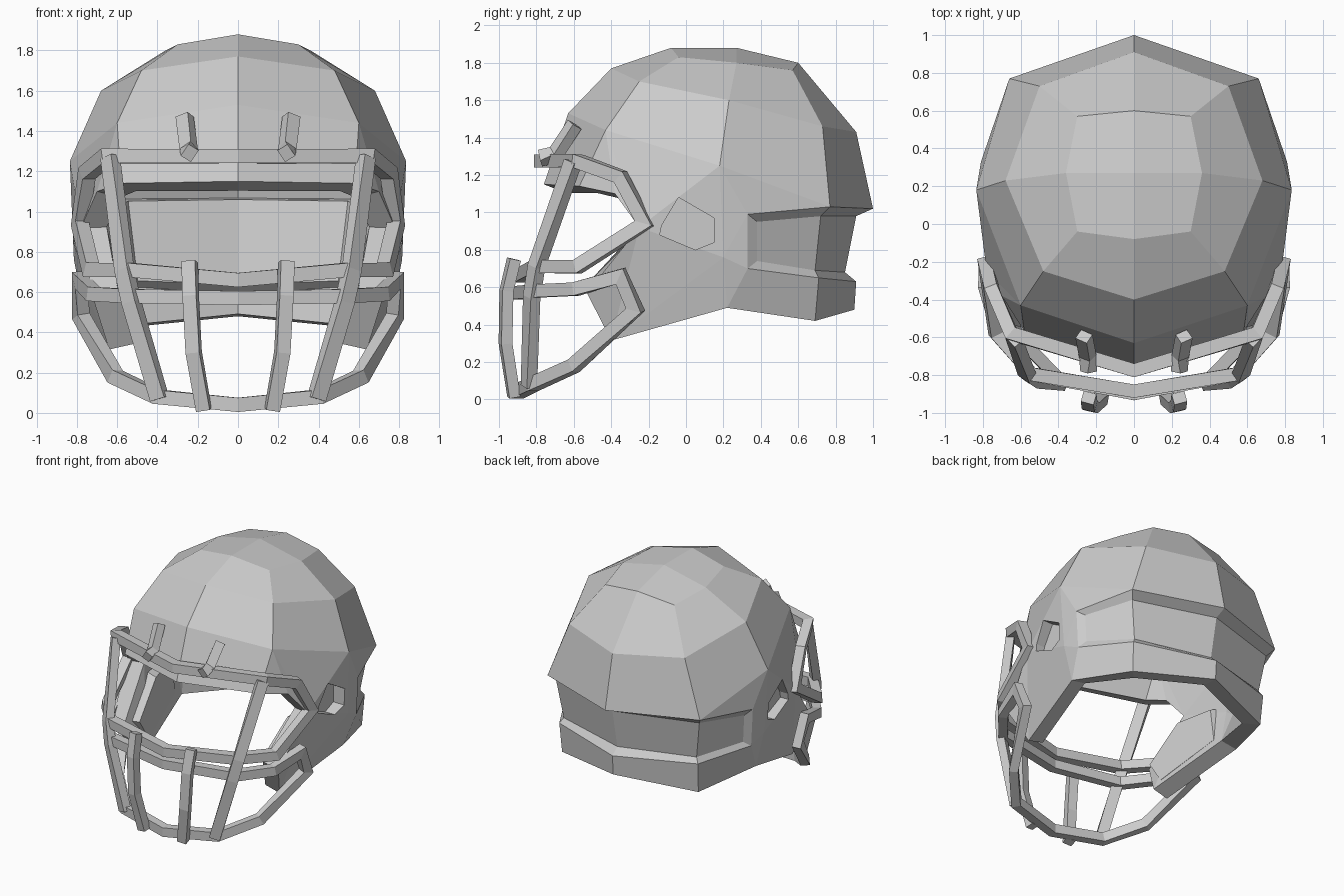
import bpy
import bmesh
from mathutils import Vector

default_cube = bpy.data.objects.get("Cube")
if default_cube:
    bpy.data.objects.remove(default_cube, do_unlink=True)

grey = bpy.data.materials.new("plain grey")
grey.use_nodes = True
grey.diffuse_color = (0.6, 0.6, 0.6, 1)
grey.node_tree.nodes["Principled BSDF"].inputs["Base Color"].default_value = grey.diffuse_color


def make_object(name, mesh_builder):
    """Turn a bmesh into a linked, flat shaded grey object."""
    bmesh.ops.recalc_face_normals(mesh_builder, faces=mesh_builder.faces)
    mesh = bpy.data.meshes.new(name)
    mesh_builder.to_mesh(mesh)
    mesh_builder.free()
    mesh.materials.append(grey)
    obj = bpy.data.objects.new(name, mesh)
    bpy.context.collection.objects.link(obj)
    return obj


def mirrored(point):
    return (-point[0], point[1], point[2])


def mirrored_loop(half):
    """Complete a half path whose two ends lie on the centre plane."""
    return half + [mirrored(p) for p in reversed(half[1:-1])]


def add_prism(bm, first_end, second_end):
    """Close the space between two matching outlines."""
    ends = [[bm.verts.new(p) for p in outline] for outline in (first_end, second_end)]
    for end in ends:
        bm.faces.new(end)
    for i in range(len(first_end)):
        bm.faces.new((ends[0][i - 1], ends[0][i], ends[1][i], ends[1][i - 1]))


def bar(name, path, closed=False, width=0.07, depth=0.06):
    """Sweep a mitred rectangle along a path, facing away from the head's upright axis."""
    points = [Vector(p) for p in path]
    count = len(points)
    bm = bmesh.new()
    sections = []
    for i, point in enumerate(points):
        before = point - points[i - 1] if closed or i > 0 else None
        after = points[(i + 1) % count] - point if closed or i < count - 1 else None
        before = (before or after).normalized()
        after = (after or before).normalized()
        tangent = (before + after).normalized()
        outward = Vector((point.x, point.y, 0))
        outward = (outward - tangent * outward.dot(tangent)).normalized()
        sideways = tangent.cross(outward)
        bend = (after - before).normalized()
        stretch = 2 / (before + after).length - 1
        section = []
        for a, b in ((-1, -1), (1, -1), (1, 1), (-1, 1)):
            offset = sideways * (a * width / 2) + outward * (b * depth / 2)
            offset += bend * offset.dot(bend) * stretch
            section.append(bm.verts.new(point + offset))
        sections.append(section)
    for i in range(count if closed else count - 1):
        first, second = sections[i], sections[(i + 1) % count]
        for k in range(4):
            n = (k + 1) % 4
            bm.faces.new((first[k], first[n], second[n], second[k]))
    if not closed:
        bm.faces.new(sections[0])
        bm.faces.new(sections[-1])
    return make_object(name, bm)


def bar_pair(name, path, **options):
    bar("left_" + name, path, **options)
    bar("right_" + name, [mirrored(p) for p in path], **options)


# Shell: rings run from front centre to back centre on the left half
rings = {
    "top": [(0, -.08, 1.88), (.3, -.04, 1.83), (.36, .27, 1.8), (.3, .57, 1.76), (0, .6, 1.8)],
    "upper": [(0, -.4, 1.77), (.48, -.25, 1.7), (.68, .23, 1.6), (.5, .73, 1.46), (0, .91, 1.43)],
    "wide": [(0, -.63, 1.53), (.6, -.43, 1.44), (.835, .18, 1.25), (.66, .77, 1.03), (0, 1, 1.02)],
    "brow": [(0, -.76, 1.15), (.58, -.57, 1.14), (.7, -.38, 1.1), (.78, -.25, .92)],
    "lip": [(.77, .38, .95), (.62, .72, .98), (0, .91, .98)],
    "groove": [(.76, .38, .74), (.575, .69, .69), (0, .85, .68)],
    "bump": [(.795, .33, .7), (.6, .71, .65), (0, .91, .63)],
    "hem": [(.76, .22, .49), (.59, .69, .42), (0, .9, .48)],
}
single_points = {
    "crown": (0, .27, 1.88),
    "cheek": (.72, -.53, .57),
    "jaw": (.64, -.4, .315),
    "ear": (.815, .2, .76),
    "nape": (.81, .33, .99),
}
shell_mesh = bmesh.new()
spot = {name: shell_mesh.verts.new(p) for name, p in single_points.items()}
for ring_name, ring in rings.items():
    for i, p in enumerate(ring):
        spot[ring_name + str(i)] = shell_mesh.verts.new(p)


def face(names):
    shell_mesh.faces.new([spot[n] for n in names.split()])


def band(upper, lower, steps):
    for i in range(steps):
        face(f"{upper}{i} {upper}{i + 1} {lower}{i + 1} {lower}{i}")


face("crown top0 top1 top2")
face("crown top2 top3 top4")
band("top", "upper", 4)
band("upper", "wide", 4)
band("wide", "brow", 1)
band("lip", "groove", 2)
band("groove", "bump", 2)
band("bump", "hem", 2)
for names in (
    "wide1 brow1 brow2", "wide1 brow2 brow3", "wide1 brow3 wide2",
    "wide2 brow3 ear", "brow3 cheek jaw", "brow3 jaw ear", "jaw hem0 ear",
    "wide2 ear nape", "ear bump0 nape", "ear hem0 bump0", "wide2 nape wide3",
    "nape bump0 groove0 lip0", "nape wide3 lip1 lip0", "wide3 wide4 lip2 lip1",
):
    face(names)

# Complete the other half, then give the shell its thickness
half = shell_mesh.verts[:] + shell_mesh.edges[:] + shell_mesh.faces[:]
bmesh.ops.mirror(shell_mesh, geom=half, axis="X", merge_dist=0.001)
bmesh.ops.remove_doubles(shell_mesh, verts=shell_mesh.verts[:], dist=0.001)
shell = make_object("helmet_shell", shell_mesh)
thicken = shell.modifiers.new("thickness", "SOLIDIFY")
thicken.thickness = 0.13
thicken.offset = -1

# Ear recesses: a prism on each side cuts the outer skin only
ear_outline = [(-.04, 1.08), (.15, .97), (.15, .84), (.05, .8), (-.14, .88), (-.13, .93)]
cutter_mesh = bmesh.new()
for side in (-1, 1):
    add_prism(cutter_mesh, *([(x * side, y, z) for y, z in ear_outline] for x in (.72, 1)))
cutter = make_object("ear_recess_cutter", cutter_mesh)
cutter.hide_render = True
cut = shell.modifiers.new("ear recesses", "BOOLEAN")
cut.operation = "DIFFERENCE"
cut.solver = "EXACT"
cut.object = cutter
bpy.context.view_layer.objects.active = shell
for modifier in list(shell.modifiers):
    bpy.ops.object.modifier_apply(modifier=modifier.name)
bpy.data.objects.remove(cutter, do_unlink=True)

# Cheek pads thicken the jaw inside the shell
pad_outer = [(.66, -.5, .58), (.6, -.37, .36), (.68, .15, .54), (.7, .1, .85), (.7, -.2, .86)]
pad_inner = [(.53, -.46, .58), (.53, -.34, .4), (.63, .13, .56), (.64, .08, .83), (.57, -.2, .82)]
for side_name, place in (("left", tuple), ("right", mirrored)):
    pad_mesh = bmesh.new()
    add_prism(pad_mesh, [place(p) for p in pad_outer], [place(p) for p in pad_inner])
    make_object(side_name + "_cheek_pad", pad_mesh)

# Face guard: closed frames around the eyes and the jaw
eye_frame = [(0, -.775, 1.275), (.65, -.58, 1.275), (.75, -.35, 1.19), (.785, -.22, .94),
             (.73, -.58, .71), (.54, -.795, .71), (0, -.885, .66)]
jaw_frame = [(0, -.9, .57), (.54, -.8, .58), (.72, -.59, .59), (.785, -.35, .66),
             (.78, -.27, .48), (.61, -.6, .18), (.4, -.82, .08), (0, -.9, .04)]
bar("eye_frame", mirrored_loop(eye_frame), closed=True, depth=0.07)
bar("jaw_frame", mirrored_loop(jaw_frame), closed=True, depth=0.065)

# Upright bars
bar_pair("outer_upright", [(.635, -.605, 1.27), (.565, -.8, .71), (.53, -.825, .55), (.39, -.84, .07)],
         width=0.08)
bar_pair("inner_upright", [(.24, -.92, .75), (.235, -.96, .58), (.22, -.965, .3), (.17, -.92, .015)])

# Forehead clips holding the eye frame
bar_pair("forehead_clip", [(.265, -.595, 1.47), (.245, -.7, 1.31), (.24, -.78, 1.29)])
